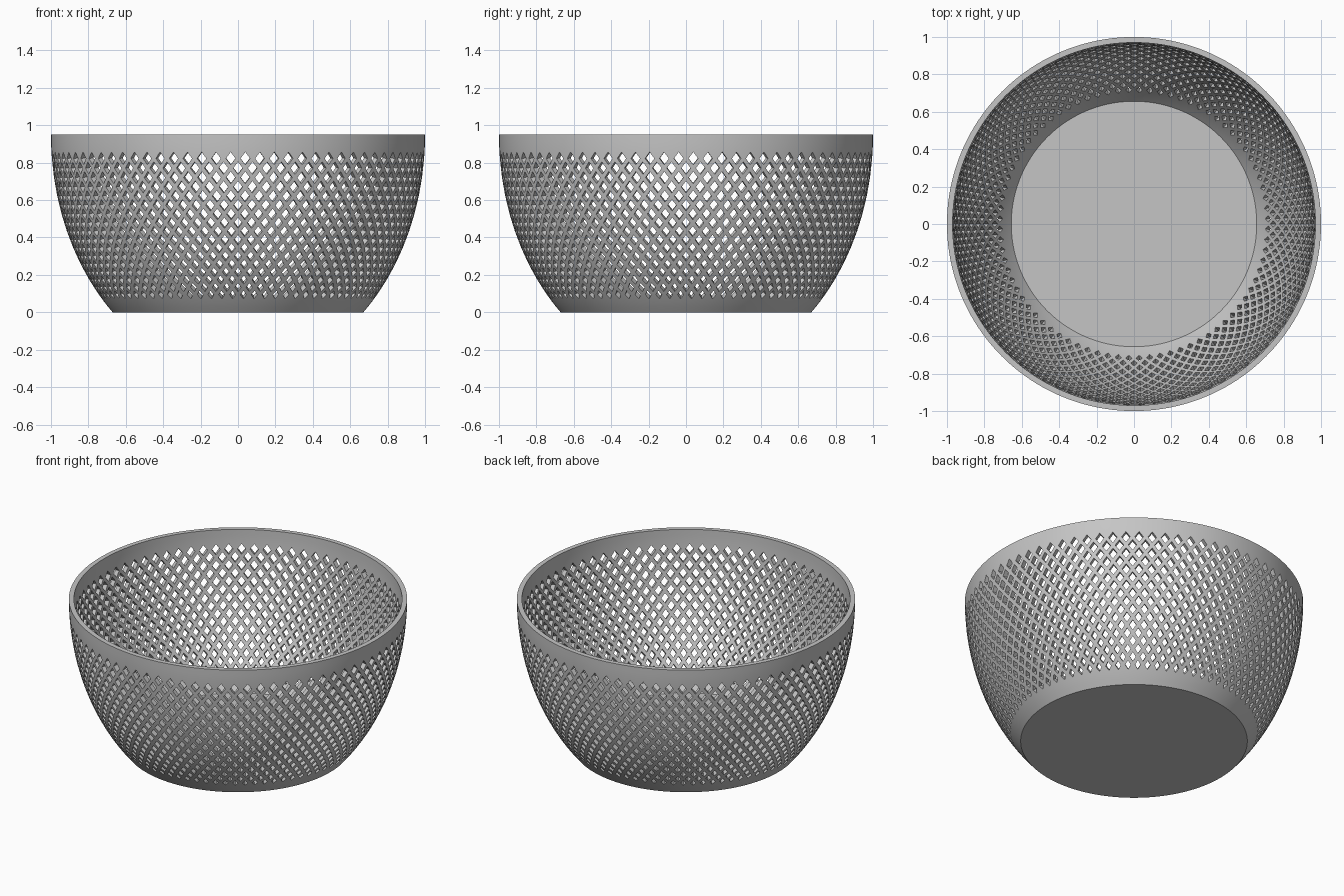
import bpy, bmesh, math

cube = bpy.data.objects.get("Cube")
if cube:
    bpy.data.objects.remove(cube, do_unlink=True)

SEGMENTS = 160            # two steps per diamond around the bowl
ROWS = 18                 # half-diamond rows
HEIGHT, DEPTH = 0.95, 1.28
BAND_LOW, BAND_HIGH = 0.055, 0.875
WALL, HALF_STRAND = 0.03, 0.011

grey = bpy.data.materials.new("light_grey")
grey.use_nodes = True
colour = (0.56, 0.56, 0.56, 1)
grey.diffuse_color = colour
grey.node_tree.nodes["Principled BSDF"].inputs["Base Color"].default_value = colour


def finish(name, bm):
    mesh = bpy.data.meshes.new(name)
    bm.to_mesh(mesh)
    bm.free()
    mesh.materials.append(grey)
    obj = bpy.data.objects.new(name, mesh)
    bpy.context.collection.objects.link(obj)
    bpy.ops.object.select_all(action='DESELECT')
    obj.select_set(True)
    bpy.context.view_layer.objects.active = obj
    return obj


def radius(z):
    return math.sqrt(1 - ((HEIGHT - z) / DEPTH) ** 2)


# Heights of the rows: diamonds grow slightly towards the rim
weights = [0.038 + 0.014 * k / (ROWS - 1) for k in range(ROWS)]
scale = (BAND_HIGH - BAND_LOW) / sum(weights)
levels = [BAND_LOW + scale * sum(weights[:k]) for k in range(ROWS + 1)]
levels = [0, BAND_LOW / 2] + levels + [(BAND_HIGH + HEIGHT) / 2, HEIGHT]
FIRST, LAST = 2, 2 + ROWS

bm = bmesh.new()
points = {}


def point(i, j):
    key = (i % SEGMENTS, j)
    if key not in points:
        a, z = math.tau * key[0] / SEGMENTS, levels[j]
        r = radius(z)
        points[key] = bm.verts.new((r * math.cos(a), r * math.sin(a), z))
    return points[key]


def face(*keys):
    return bm.faces.new([point(i, j) for i, j in keys])


# Solid bands at the foot and the rim
for j in (0, 1, LAST, LAST + 1):
    for i in range(SEGMENTS):
        face((i, j), (i + 1, j), (i + 1, j + 1), (i, j + 1))

# Teeth joining the bands to the lattice
for i in range(0, SEGMENTS, 2):
    for a, b in ((i - 1, i), (i, i + 1)):
        face((i, LAST - 1), (b, LAST), (a, LAST))
        face((a, FIRST), (b, FIRST), (i, FIRST + 1))

# Diamond lattice, opened by insetting every diamond
diamonds = []
for j in range(FIRST + 1, LAST):
    for i in range(j % 2, SEGMENTS, 2):
        diamonds.append(face((i, j - 1), (i + 1, j), (i, j + 1), (i - 1, j)))
bm.normal_update()
bmesh.ops.inset_individual(bm, faces=diamonds, thickness=HALF_STRAND, use_even_offset=True)
bmesh.ops.delete(bm, geom=diamonds, context='FACES')

bowl = finish("lattice_bowl_wall", bm)
solid = bowl.modifiers.new("wall_thickness", 'SOLIDIFY')
solid.thickness = WALL
solid.offset = -1
bpy.ops.object.modifier_apply(modifier=solid.name)
bpy.ops.object.shade_smooth_by_angle(angle=math.radians(30))

# Solid floor disc
bm = bmesh.new()
bmesh.ops.create_cone(bm, cap_ends=True, segments=SEGMENTS, radius1=radius(0),
                      radius2=radius(0), depth=WALL)
bmesh.ops.translate(bm, verts=bm.verts, vec=(0, 0, WALL / 2))
finish("bowl_floor", bm)
bpy.ops.object.shade_smooth_by_angle(angle=math.radians(30))
